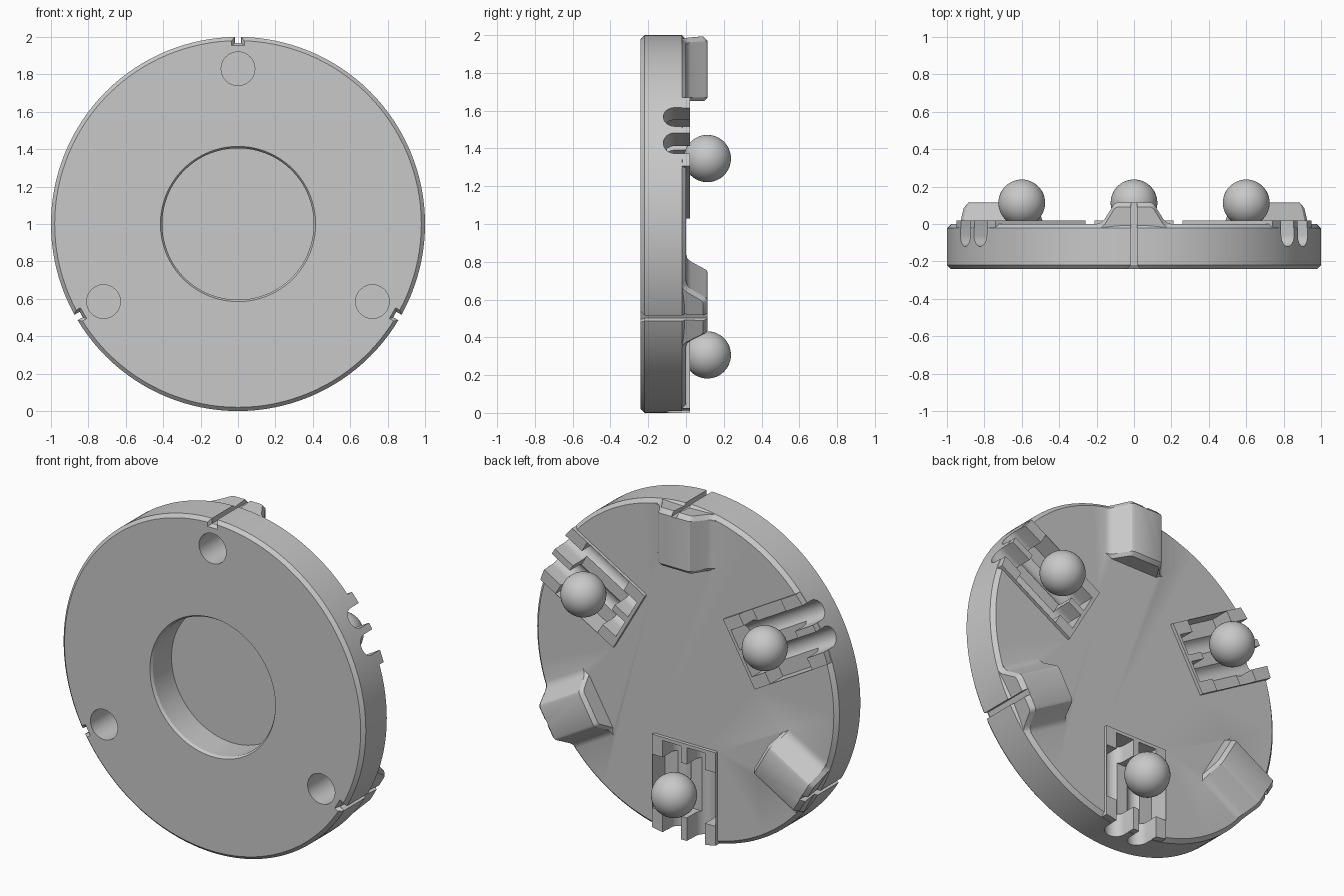
import bpy
import bmesh
from math import cos, sin, pi, sqrt, radians

cube = bpy.data.objects.get("Cube")
if cube:
    bpy.data.objects.remove(cube)

grey = bpy.data.materials.new("plain_grey")
grey.use_nodes = True
grey.diffuse_color = (0.58, 0.58, 0.58, 1)
grey.node_tree.nodes["Principled BSDF"].inputs["Base Color"].default_value = grey.diffuse_color

WEDGE_ANGLES = [radians(a) for a in (90, 210, 330)]
MOUNT_ANGLES = [radians(a) for a in (30, 150, 270)]
BACK = 0.0
FRONT = -0.24


def place(r, t, y, angle):
    """Radial, tangential and depth position to model space."""
    return (r * cos(angle) - t * sin(angle), y, 1 + r * sin(angle) + t * cos(angle))


def loft(bm, rings, angle=0.0):
    """Closed solid through rings of (radial, tangential, depth) points."""
    part = bmesh.new()
    loops = [[part.verts.new(place(*p, angle)) for p in ring] for ring in rings]
    n = len(loops[0])
    for a, b in zip(loops, loops[1:]):
        for i in range(n):
            j = (i + 1) % n
            part.faces.new((a[i], a[j], b[j], b[i]))
    part.faces.new(loops[0])
    part.faces.new(loops[-1][::-1])
    bmesh.ops.recalc_face_normals(part, faces=part.faces[:])
    mesh = bpy.data.meshes.new("part")
    part.to_mesh(mesh)
    part.free()
    bm.from_mesh(mesh)
    bpy.data.meshes.remove(mesh)


def make(name, bm):
    mesh = bpy.data.meshes.new(name)
    bm.to_mesh(mesh)
    bm.free()
    mesh.materials.append(grey)
    obj = bpy.data.objects.new(name, mesh)
    bpy.context.collection.objects.link(obj)
    return obj


def circle(radius, y, n, centre=0.0):
    return [(centre + radius * cos(2 * pi * i / n), radius * sin(2 * pi * i / n), y)
            for i in range(n)]


def box_rings(r0, r1, half, y0, y1):
    ring = [(-half, y0), (half, y0), (half, y1), (-half, y1)]
    return [[(r, t, y) for t, y in ring] for r in (r0, r1)]


def combine(target, bm, operation):
    tool = make("helper", bm)
    tool.hide_render = True
    mod = target.modifiers.new("combine", "BOOLEAN")
    mod.operation = operation
    mod.solver = "EXACT"
    mod.object = tool
    bpy.context.view_layer.objects.active = target
    bpy.ops.object.modifier_apply(modifier=mod.name)
    bpy.data.objects.remove(tool)


def smooth(obj):
    bpy.ops.object.select_all(action="DESELECT")
    obj.select_set(True)
    bpy.context.view_layer.objects.active = obj
    bpy.ops.object.shade_smooth_by_angle(angle=radians(28))


# Disc with chamfered rims and a round front recess
bm = bmesh.new()
profile = [(0.405, -0.05), (0.405, -0.225), (0.415, FRONT), (0.98, FRONT),
           (1.0, -0.22), (1.0, -0.022), (0.978, BACK)]
loft(bm, [circle(r, y, 128) for r, y in profile])
disc = make("disc_body", bm)

# Radial wedges on the back, flared at the foot and chamfered at both ends
half = [(0.2, BACK), (0.175, 0.008), (0.158, 0.025), (0.112, 0.098),
        (0.104, 0.109), (0.09, 0.115)]
section = [(0.2, -0.06)] + half + [(-t, y) for t, y in reversed(half)] + [(-0.2, -0.06)]


def wedge_ring(radius, drop, curved):
    return [(sqrt(radius ** 2 - t ** 2) if curved else radius,
             t * (1 - drop), y - (drop if y > -0.05 else 0)) for t, y in section]


bm = bmesh.new()
for angle in WEDGE_ANGLES:
    loft(bm, [wedge_ring(0.65, 0.02, False), wedge_ring(0.67, 0, False),
              wedge_ring(0.974, 0, True), wedge_ring(0.998, 0.024, True)], angle)

# Raised pads that become the ball mount posts
for angle in MOUNT_ANGLES:
    inner = [(0.42, 0.21 - 0.42 * i / 8) for i in range(9)]
    outer = [(sqrt(0.998 ** 2 - t * t), -t) for r, t in inner]
    loft(bm, [[(r, t, y) for r, t in inner + outer] for y in (-0.15, 0.02)], angle)
combine(disc, bm, "UNION")

# Middle pocket of each ball mount
bm = bmesh.new()
for angle in MOUNT_ANGLES:
    loft(bm, box_rings(0.54, 0.86, 0.209, -0.1, 0.1), angle)
combine(disc, bm, "DIFFERENCE")

# Twin round-bottomed grooves, blind holes and rim slots
bm = bmesh.new()
for angle in MOUNT_ANGLES:
    for side in (-0.08, 0.08):
        arc = [(side + 0.06 * cos(pi + pi * i / 16), -0.06 + 0.06 * sin(pi + pi * i / 16))
               for i in range(17)]
        arc += [(side + 0.06, 0.1), (side - 0.06, 0.1)]
        loft(bm, [[(r, t, y) for t, y in arc] for r in (0.44, 1.1)], angle)
for angle in WEDGE_ANGLES:
    loft(bm, [circle(0.09, y, 40, 0.83) for y in (-0.3, -0.03)], angle)
    loft(bm, box_rings(0.968, 1.1, 0.017, -0.3, 0.2), angle)
combine(disc, bm, "DIFFERENCE")

# Chamfered mouth of each rim slot
bm = bmesh.new()
for angle in WEDGE_ANGLES:
    rings = [[(low, -w, y), (1.1, -w, y), (1.1, w, y), (low, w, y)]
             for low, w, y in ((0.952, 0.035, -0.242), (0.967, 0.018, -0.22))]
    loft(bm, rings, angle)
combine(disc, bm, "DIFFERENCE")
smooth(disc)

# Balls
for name, angle in zip(("left_ball", "right_ball", "lower_ball"), MOUNT_ANGLES):
    bm = bmesh.new()
    bmesh.ops.create_uvsphere(bm, u_segments=48, v_segments=24, radius=0.125)
    bmesh.ops.translate(bm, verts=bm.verts[:], vec=place(0.693, 0, 0.113, angle))
    smooth(make(name, bm))
